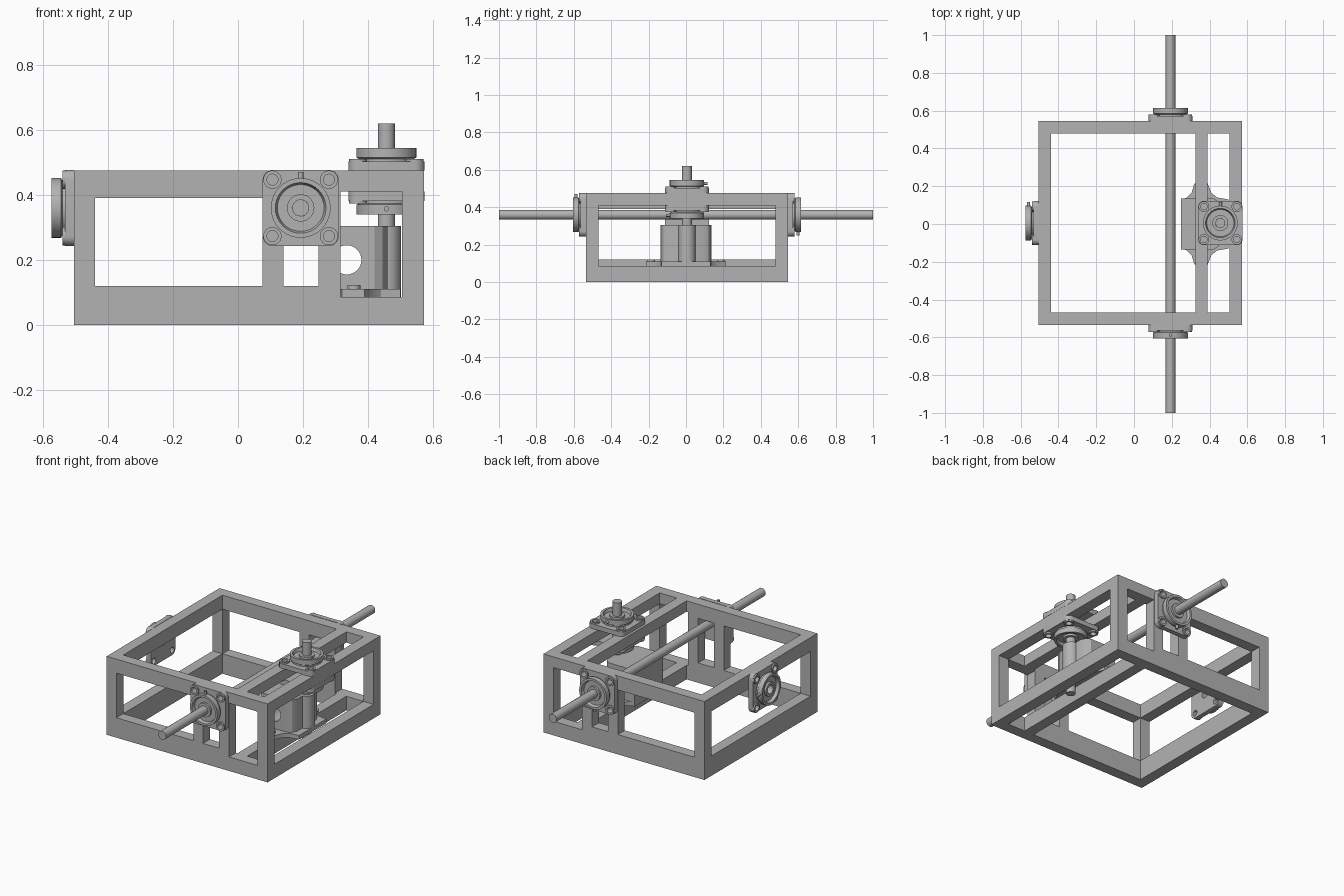
import bpy
import bmesh
from math import sin, cos, pi, radians
from mathutils import Matrix, Vector

if "Cube" in bpy.data.objects:
    bpy.data.objects.remove(bpy.data.objects["Cube"])

GREY = (0.45, 0.45, 0.45, 1)
steel = bpy.data.materials.new("steel_grey")
steel.use_nodes = True
steel.diffuse_color = GREY
steel.node_tree.nodes["Principled BSDF"].inputs["Base Color"].default_value = GREY


def finish(name, bm, matrix=Matrix()):
    """Clean a bmesh and turn it into a named object."""
    bmesh.ops.remove_doubles(bm, verts=bm.verts, dist=1e-5)
    bmesh.ops.recalc_face_normals(bm, faces=bm.faces)
    bm.transform(matrix)
    mesh = bpy.data.meshes.new(name)
    bm.to_mesh(mesh)
    bm.free()
    mesh.materials.clear()
    mesh.materials.append(steel)
    mesh.polygons.foreach_set("use_smooth", [True] * len(mesh.polygons))
    mesh.set_sharp_from_angle(angle=radians(30))
    ob = bpy.data.objects.new(name, mesh)
    bpy.context.collection.objects.link(ob)
    return ob


def box(name, x0, x1, y0, y1, z0, z1):
    bm = bmesh.new()
    size = Matrix.Diagonal((x1 - x0, y1 - y0, z1 - z0, 1))
    middle = Matrix.Translation(((x0 + x1) / 2, (y0 + y1) / 2, (z0 + z1) / 2))
    bmesh.ops.create_cube(bm, size=1, matrix=middle @ size)
    return finish(name, bm)


def plate(name, outlines, z0, z1, matrix=Matrix()):
    """Extrude a flat outline; later outlines become holes."""
    curve = bpy.data.curves.new(name, "CURVE")
    curve.dimensions = "2D"
    curve.fill_mode = "BOTH"
    curve.extrude = (z1 - z0) / 2
    for points in outlines:
        spline = curve.splines.new("POLY")
        spline.points.add(len(points) - 1)
        spline.use_cyclic_u = True
        for point, (x, y) in zip(spline.points, points):
            point.co = (x, y, 0, 1)
    helper = bpy.data.objects.new("outline_helper", curve)
    bpy.context.collection.objects.link(helper)
    bpy.context.view_layer.update()
    mesh = helper.evaluated_get(bpy.context.evaluated_depsgraph_get()).to_mesh()
    bm = bmesh.new()
    bm.from_mesh(mesh)
    bpy.data.objects.remove(helper)
    bpy.data.curves.remove(curve)
    return finish(name, bm, matrix @ Matrix.Translation((0, 0, (z0 + z1) / 2)))


def lathe(name, profile, matrix=Matrix(), sides=40):
    """Spin (radius, height) points about local z."""
    bm = bmesh.new()
    verts = [bm.verts.new((r, 0, z)) for r, z in profile]
    edges = [bm.edges.new(pair) for pair in zip(verts, verts[1:])]
    bmesh.ops.spin(bm, geom=verts + edges, cent=(0, 0, 0), axis=(0, 0, 1),
                   angle=2 * pi, steps=sides)
    return finish(name, bm, matrix)


def rod(name, radius, z0, z1, matrix=Matrix()):
    return lathe(name, [(0, z0), (radius, z0), (radius, z1), (0, z1)], matrix, 24)


def circle(x, y, r, n=24):
    return [(x + r * cos(2 * pi * i / n), y + r * sin(2 * pi * i / n)) for i in range(n)]


def rect(x0, x1, y0, y1):
    return [(x0, y0), (x1, y0), (x1, y1), (x0, y1)]


def rounded_square(half, r):
    points = []
    for k in range(4):
        centre = Matrix.Rotation(k * pi / 2, 2) @ Vector((half - r, half - r))
        points += [(centre.x + r * cos(a), centre.y + r * sin(a))
                   for a in [k * pi / 2 + i * pi / 12 for i in range(7)]]
    return points


def flange_bearing(name, place, rotation):
    """Square four-bolt flange, with its outward axis along local z."""
    m = Matrix.Translation(place) @ rotation
    corners = [(a, b) for a in (-0.087, 0.087) for b in (-0.087, 0.087)]
    bolts = [circle(a, b, 0.017) for a, b in corners]
    plate(name + "_flange",
          [rounded_square(0.117, 0.03), circle(0, 0, 0.07, 40)] + bolts, 0, 0.028, m)
    for a, b in corners:
        plate(name + "_bolt_boss", [circle(a, b, 0.028), circle(a, b, 0.017)],
              0.028, 0.036, m)
    lathe(name + "_housing",
          [(0.026, 0), (0.026, 0.064), (0.042, 0.064), (0.042, 0.052), (0.072, 0.052),
           (0.078, 0.07), (0.092, 0.07), (0.092, 0.04), (0.085, 0.036),
           (0.085, 0), (0.026, 0)], m)
    nipple = m @ Matrix.Translation((0, 0.085, 0.053)) @ Matrix.Rotation(-pi / 2, 4, "X")
    rod(name + "_grease_nipple", 0.008, 0, 0.026, nipple)


# Frame: pierced front and back panels
FRONT, BACK, TUBE, TOP = -0.535, 0.545, 0.066, 0.475
upright = Matrix.Rotation(pi / 2, 4, "X")
panel = [rect(-0.505, 0.573, 0, TOP), rect(-0.44, 0.075, 0.12, 0.39),
         rect(0.14, 0.248, 0.12, 0.39), rect(0.315, 0.505, 0.085, 0.41)]
plate("front_panel", panel, -FRONT - TUBE, -FRONT, upright)
plate("back_panel", panel, -BACK, -BACK + TUBE, upright)

# Frame: rails from front to back
for name, x0, x1, z0, z1 in [
        ("left_bottom_rail", -0.505, -0.44, 0, 0.12),
        ("left_top_rail", -0.505, -0.44, 0.39, TOP),
        ("right_bottom_rail", 0.505, 0.573, 0, 0.085),
        ("right_top_rail", 0.505, 0.573, 0.41, TOP),
        ("middle_bottom_rail", 0.325, 0.39, 0, 0.085),
        ("middle_top_rail", 0.325, 0.39, 0.41, TOP)]:
    box(name, x0, x1, FRONT + TUBE, BACK - TUBE, z0, z1)

# Bearings and shafts
ROD_X, ROD_Z, SHAFT_X = 0.193, 0.36, 0.457
flange_bearing("front_bearing", (ROD_X, FRONT, ROD_Z), Matrix.Rotation(pi / 2, 4, "X"))
flange_bearing("back_bearing", (ROD_X, BACK, ROD_Z), Matrix.Rotation(-pi / 2, 4, "X"))
flange_bearing("side_bearing", (-0.505, 0.005, ROD_Z), Matrix.Rotation(-pi / 2, 4, "Y"))
flange_bearing("upper_bearing", (SHAFT_X, 0.005, TOP), Matrix())
flange_bearing("lower_bearing", (SHAFT_X, 0.005, 0.41), Matrix.Rotation(pi, 4, "X"))
rod("long_rod", 0.026, -1, 1, Matrix.Translation((ROD_X, 0, ROD_Z)) @ upright)
rod("upright_shaft", 0.026, 0, 0.62, Matrix.Translation((SHAFT_X, 0.005, 0)))

# Gearbox: bored block, round column and flared foot
plate("gearbox_block", [rect(0.25, 0.42, 0.085, 0.305), circle(0.335, 0.2, 0.045, 32)],
      -0.135, 0.135, upright)
plate("gearbox_shoulder", [[(0.42, -0.135), (0.445, -0.12), (0.46, -0.09), (0.46, 0.09),
                            (0.445, 0.12), (0.42, 0.135)]], 0.085, 0.305)
rod("gearbox_column", 0.047, 0.085, 0.305, Matrix.Translation((0.455, 0.005, 0)))
flare = [(0.25, 0.13), (0.28, 0.14), (0.305, 0.165), (0.32, 0.215), (0.39, 0.215),
         (0.41, 0.165), (0.44, 0.14), (0.5, 0.13)]
foot = flare + [(x, -y) for x, y in reversed(flare)]
plate("gearbox_foot", [foot] + [circle(0.357, y, 0.012) for y in (-0.185, 0.185)],
      0.085, 0.11)
for y in (-0.185, 0.185):
    rod("foot_bolt", 0.02, 0.11, 0.122, Matrix.Translation((0.357, y, 0)))
